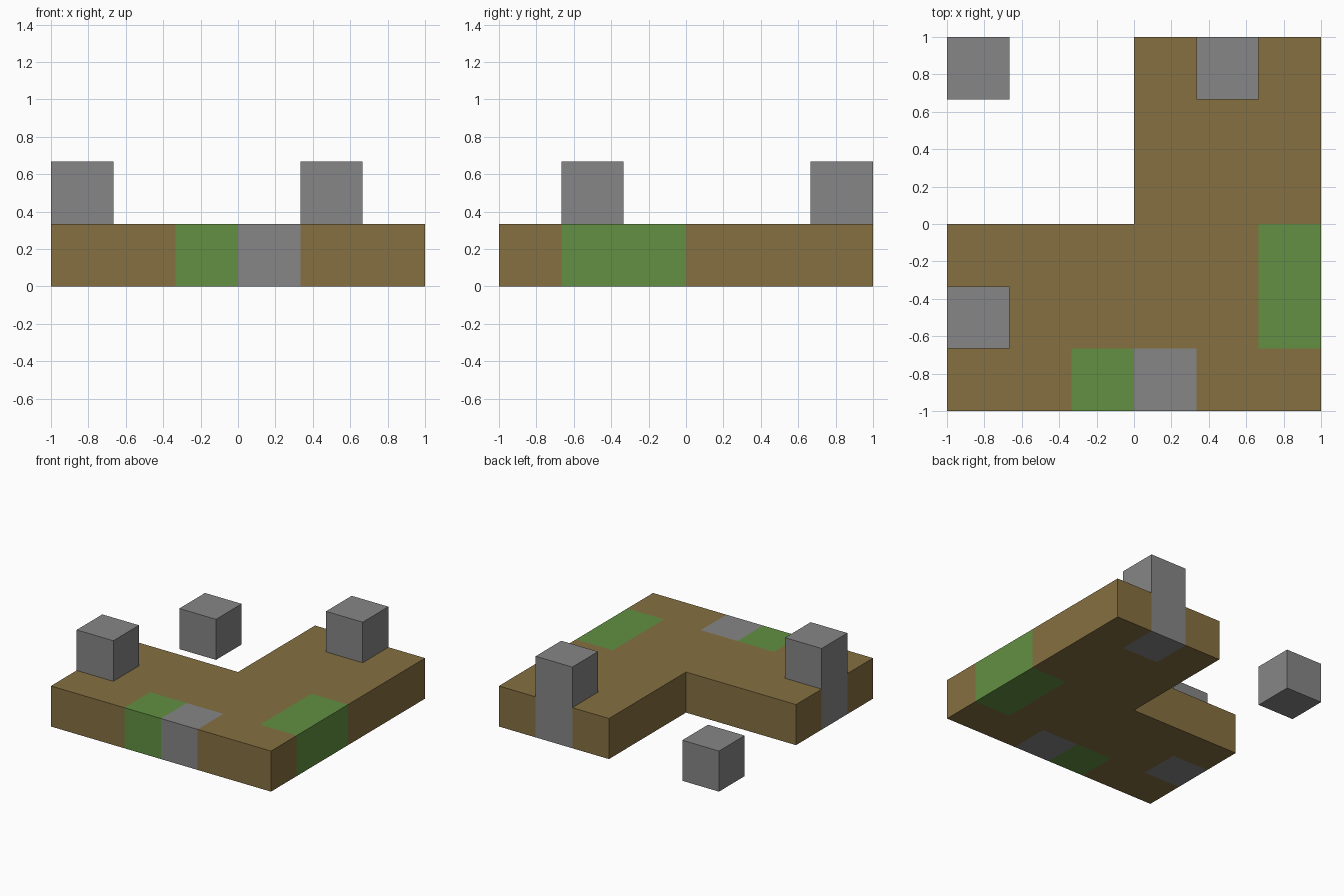
import bpy, bmesh
from mathutils import Vector

cube = bpy.data.objects.get("Cube")
if cube:
    bpy.data.objects.remove(cube, do_unlink=True)

U = 1 / 3  # side of one block


def material(name, rgb):
    m = bpy.data.materials.new(name)
    m.use_nodes = True
    m.diffuse_color = (*rgb, 1)
    bsdf = next(n for n in m.node_tree.nodes if n.type == 'BSDF_PRINCIPLED')
    bsdf.inputs["Base Color"].default_value = (*rgb, 1)
    return m


dirt = material("dirt_brown", (0.238, 0.160, 0.053))
stone = material("stone_grey", (0.238, 0.238, 0.238))
grass = material("grass_green", (0.122, 0.279, 0.054))


def finish(name, bm, materials):
    bmesh.ops.recalc_face_normals(bm, faces=bm.faces)
    mesh = bpy.data.meshes.new(name)
    bm.to_mesh(mesh)
    bm.free()
    for m in materials:
        mesh.materials.append(m)
    obj = bpy.data.objects.new(name, mesh)
    bpy.context.collection.objects.link(obj)
    return obj


def block(name, column, row, layer, open_bottom):
    # One cube, placed by its lowest corner in block units
    bm = bmesh.new()
    bmesh.ops.create_cube(bm, size=U)
    if open_bottom:
        bottom = [f for f in bm.faces if f.normal.z < -0.5]
        bmesh.ops.delete(bm, geom=bottom, context='FACES_ONLY')
    centre = Vector((column + 0.5, row + 0.5, layer + 0.5)) * U
    bmesh.ops.translate(bm, verts=bm.verts, vec=centre)
    finish(name, bm, [stone])


# L-shaped ground slab, sliced along the block grid
bm = bmesh.new()
outline = [(-1, -1), (1, -1), (1, 1), (0, 1), (0, 0), (-1, 0)]
base = bm.faces.new([bm.verts.new((x, y, 0)) for x, y in outline])
extruded = bmesh.ops.extrude_face_region(bm, geom=[base], use_keep_orig=True)
top = [v for v in extruded["geom"] if isinstance(v, bmesh.types.BMVert)]
bmesh.ops.translate(bm, verts=top, vec=(0, 0, U))
for axis in (Vector((1, 0, 0)), Vector((0, 1, 0))):
    for i in range(-2, 3):
        bmesh.ops.bisect_plane(bm, geom=bm.verts[:] + bm.edges[:] + bm.faces[:],
                               plane_co=axis * i * U, plane_no=axis, dist=1e-5)

# Colour every face by the grid cell behind it
bmesh.ops.recalc_face_normals(bm, faces=bm.faces)
bm.normal_update()
cells = {(-3, -2): 1, (1, 2): 1, (0, -3): 1,
         (-1, -3): 2, (2, -1): 2, (2, -2): 2}
for f in bm.faces:
    p = f.calc_center_median() - f.normal * 0.05
    f.material_index = cells.get((int(p.x // U), int(p.y // U)), 0)
finish("ground_slab", bm, [dirt, stone, grass])

# Stone posts standing on the slab, and one loose block beside it
block("left_edge_post", -3, -2, 1, True)
block("back_edge_post", 1, 2, 1, True)
block("loose_stone", -3, 2, 0, False)
